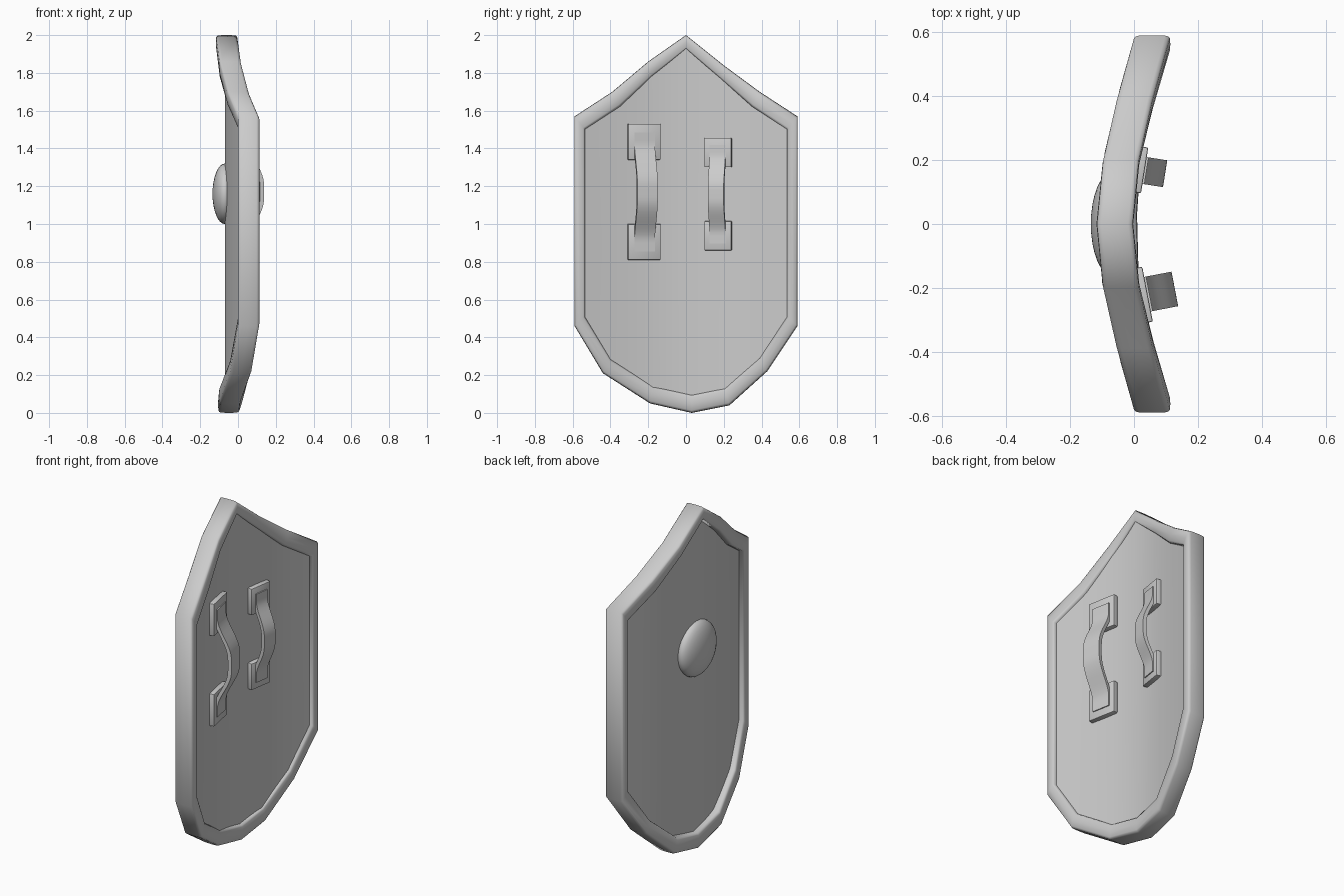
import bpy, bmesh, math
from mathutils import Matrix, Vector

cube = bpy.data.objects.get("Cube")
if cube:
    bpy.data.objects.remove(cube, do_unlink=True)

grey = bpy.data.materials.new("plain_grey")
grey.use_nodes = True
grey.diffuse_color = (0.6, 0.6, 0.6, 1)
grey.node_tree.nodes["Principled BSDF"].inputs["Base Color"].default_value = (0.6, 0.6, 0.6, 1)

# Outlines as (y, z): outer edge of the rim and its inner edge
OUTER = [(0, 2), (0.2, 1.84), (0.39, 1.70), (0.59, 1.57), (0.59, 0.46), (0.43, 0.22), (0.23, 0.04),
         (0.03, 0), (-0.19, 0.05), (-0.44, 0.21), (-0.59, 0.46), (-0.59, 1.57), (-0.39, 1.70), (-0.2, 1.86)]
INNER = [(0, 1.925), (0.18, 1.77), (0.35, 1.62), (0.535, 1.50), (0.535, 0.51), (0.39, 0.29), (0.205, 0.13),
         (0.03, 0.095), (-0.175, 0.14), (-0.40, 0.285), (-0.535, 0.51), (-0.535, 1.50), (-0.35, 1.62), (-0.18, 1.78)]
RIM_X = -0.06
PANEL_FRONT, PANEL_BACK = -0.07, -0.01
SWEEP, ROUND = 0.325, 0.1


def bend(y):
    """Backward sweep of the shield away from its centre line."""
    return math.hypot(SWEEP * y, ROUND) - ROUND


def finish(name, bm, angle=40):
    bmesh.ops.recalc_face_normals(bm, faces=bm.faces)
    mesh = bpy.data.meshes.new(name)
    bm.to_mesh(mesh)
    bm.free()
    mesh.materials.append(grey)
    obj = bpy.data.objects.new(name, mesh)
    bpy.context.collection.objects.link(obj)
    bpy.ops.object.select_all(action="DESELECT")
    obj.select_set(True)
    bpy.context.view_layer.objects.active = obj
    bpy.ops.object.shade_smooth_by_angle(angle=math.radians(angle))
    return obj


def skin(bm, rings, closed):
    """Join rings of vertices with quads, capping the ends of an open run."""
    loops = [[bm.verts.new(p) for p in ring] for ring in rings]
    n = len(loops[0])
    for i in range(len(loops) if closed else len(loops) - 1):
        a, b = loops[i], loops[(i + 1) % len(loops)]
        for j in range(n):
            k = (j + 1) % n
            bm.faces.new((a[j], a[k], b[k], b[j]))
    if not closed:
        bm.faces.new(loops[0])
        bm.faces.new(loops[-1])


def soft(v):
    return math.copysign(abs(v) ** 0.35, v) if abs(v) > 1e-6 else 0


# Rim: rounded rectangular section swept around the outline, its foot set slightly back
rings = []
for o, i in zip(OUTER, INNER):
    o, i = Vector(o), Vector(i)
    x = RIM_X + (bend(o.x) if o.y > 1 else max(bend(o.x), 0.012))
    ring = []
    for s in range(16):
        a = math.tau * s / 16
        p = o.lerp(i, 0.5 + 0.5 * soft(math.cos(a)))
        ring.append((x + 0.0575 * soft(math.sin(a)), p.x, p.y))
    rings.append(ring)
bm = bmesh.new()
skin(bm, rings, True)
finish("rim", bm, 100)

# Panel: flat outline cut into upright strips, thickened, then bent
bm = bmesh.new()
bm.faces.new([bm.verts.new((PANEL_FRONT, (o[0] + i[0]) / 2, (o[1] + i[1]) / 2)) for o, i in zip(OUTER, INNER)])
for s in range(-10, 11):
    bmesh.ops.bisect_plane(bm, geom=bm.verts[:] + bm.edges[:] + bm.faces[:],
                           plane_co=(0, s * 0.052, 0), plane_no=(0, 1, 0))
ext = bmesh.ops.extrude_face_region(bm, geom=bm.faces[:])
for v in ext["geom"]:
    if isinstance(v, bmesh.types.BMVert):
        v.co.x = PANEL_BACK
for v in bm.verts:
    v.co.x += bend(v.co.y)
finish("panel", bm)

# Boss: shallow dome on the outer face
bm = bmesh.new()
bmesh.ops.create_uvsphere(bm, u_segments=32, v_segments=16, radius=1,
                          matrix=Matrix.Translation((-0.07, 0, 1.16))
                          @ Matrix.Diagonal((0.065, 0.16, 0.16, 1))
                          @ Matrix.Rotation(math.pi / 2, 4, "Y"))
for v in bm.verts:
    v.co.x = min(v.co.x, -0.05)
finish("boss", bm)


def handle(name, y, z, plate_w, plate_h, plate_gap, strap_w, strap_half, height):
    slope = SWEEP ** 2 * y / (bend(y) + ROUND)
    frame = (Matrix.Translation((PANEL_BACK + bend(y), y, z))
             @ Matrix.Rotation(-math.atan(slope), 4, "Z"))
    # Mounting plates
    for side, label in ((1, "upper"), (-1, "lower")):
        bm = bmesh.new()
        bmesh.ops.create_cube(bm, size=1, matrix=Matrix.Translation((0.01, 0, side * plate_gap))
                              @ Matrix.Diagonal((0.038, plate_w, plate_h, 1)))
        bmesh.ops.bevel(bm, geom=bm.edges[:], offset=0.005, segments=2, affect="EDGES", profile=0.5)
        bm.transform(frame)
        finish(f"{name}_{label}_plate", bm)
    # Strap: lies flat on the plates and bows out between them
    flat, steps, thick = 0.035, 28, 0.022
    rise = strap_half * 0.8
    half = strap_w / 2
    rings = []
    for s in range(steps + 1):
        w = -strap_half + 2 * strap_half * s / steps
        t = max(0, 1 - abs(w) / rise)
        out = flat + (height - flat) * math.sin(math.pi / 2 * min(1, t * 1.15)) ** 1.6
        rings.append([(out - thick, -half, w), (out, -half, w), (out, half, w), (out - thick, half, w)])
    bm = bmesh.new()
    skin(bm, rings, False)
    bm.transform(frame)
    finish(f"{name}_strap", bm)


handle("arm_loop", -0.225, 1.17, 0.175, 0.19, 0.265, 0.11, 0.315, 0.116)
handle("hand_grip", 0.172, 1.158, 0.145, 0.155, 0.22, 0.085, 0.26, 0.094)
